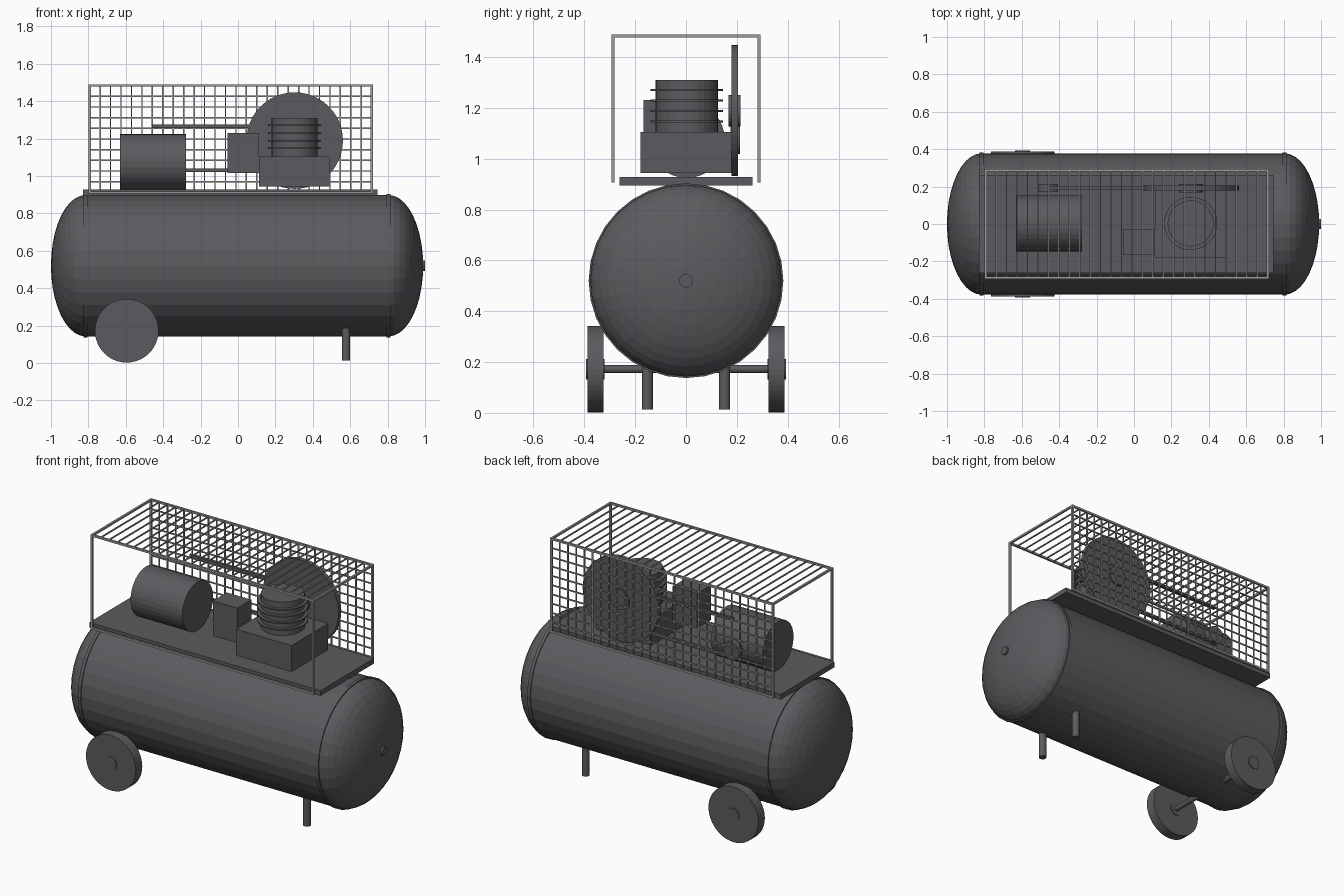
import bpy, bmesh, math
from mathutils import Matrix, Vector

if "Cube" in bpy.data.objects:
    bpy.data.objects.remove(bpy.data.objects["Cube"])


def material(name, rgb):
    m = bpy.data.materials.new(name)
    m.diffuse_color = (*rgb, 1)
    m.use_nodes = True
    m.node_tree.nodes["Principled BSDF"].inputs["Base Color"].default_value = m.diffuse_color
    return m


DARK = material("dark grey paint", (0.105, 0.105, 0.115))
WIRE = material("light grey steel", (0.33, 0.33, 0.33))


def finish(name, bm, mat):
    bmesh.ops.recalc_face_normals(bm, faces=bm.faces)
    me = bpy.data.meshes.new(name)
    bm.to_mesh(me)
    bm.free()
    me.materials.append(mat)
    ob = bpy.data.objects.new(name, me)
    bpy.context.collection.objects.link(ob)
    return ob


def add_box(bm, lo, hi):
    lo, hi = Vector(lo), Vector(hi)
    m = Matrix.Translation((lo + hi) / 2) @ Matrix.Diagonal((*(hi - lo), 1))
    bmesh.ops.create_cube(bm, size=1, matrix=m)


def box(name, lo, hi, mat=DARK):
    bm = bmesh.new()
    add_box(bm, lo, hi)
    return finish(name, bm, mat)


def cylinder(name, a, b, r, seg=32, mat=DARK):
    a, b = Vector(a), Vector(b)
    rot = (b - a).to_track_quat('Z', 'Y').to_matrix().to_4x4()
    bm = bmesh.new()
    bmesh.ops.create_cone(bm, cap_ends=True, segments=seg, radius1=r, radius2=r,
                          depth=(b - a).length, matrix=Matrix.Translation((a + b) / 2) @ rot)
    return finish(name, bm, mat)


# Tank: profile with elliptical ends, spun around the x axis
TZ, TR, XL, XR, CAP = 0.52, 0.378, -0.815, 0.805, 0.185
N = 10
angles = [i * math.pi / 2 / N for i in range(N + 1)]
profile = [(XL - CAP * math.cos(t), TR * math.sin(t)) for t in angles]
profile += [(XR + CAP * math.cos(t), TR * math.sin(t)) for t in reversed(angles)]
bm = bmesh.new()
verts = [bm.verts.new((x, 0, TZ + r)) for x, r in profile]
edges = [bm.edges.new(p) for p in zip(verts, verts[1:])]
bmesh.ops.spin(bm, geom=verts + edges, cent=(0, 0, TZ), axis=(1, 0, 0),
               angle=2 * math.pi, steps=32, use_duplicate=False)
bmesh.ops.remove_doubles(bm, verts=bm.verts, dist=1e-4)
finish("tank", bm, DARK)

# Weld seams and end plug
for side, x in (("left", XL), ("right", XR)):
    cylinder(side + "_weld_seam", (x - 0.01, 0, TZ), (x + 0.01, 0, TZ), TR + 0.005)
cylinder("end_plug", (0.96, 0, TZ), (1.0, 0, TZ), 0.027, 16)

# Wheels, axle and legs
WX, WZ = -0.595, 0.172
cylinder("axle", (WX, -0.34, WZ), (WX, 0.34, WZ), 0.016, 16)
for side, s in (("front", -1), ("back", 1)):
    cylinder(side + "_wheel", (WX, s * 0.325, WZ), (WX, s * 0.388, WZ), 0.17, 48)
    cylinder(side + "_wheel_hub", (WX, s * 0.32, WZ), (WX, s * 0.394, WZ), 0.04, 24)
    cylinder(side + "_leg", (0.577, s * 0.152, 0.013), (0.577, s * 0.152, 0.25), 0.022, 16)

# Mounting plate, motor, control box and crankcase
box("mounting_plate", (-0.83, -0.262, 0.895), (0.745, 0.262, 0.927))
cylinder("motor", (-0.63, 0.003, 1.074), (-0.277, 0.003, 1.074), 0.15, 32)
box("control_box", (-0.055, -0.167, 1.015), (0.112, -0.03, 1.23))
box("crankcase", (0.112, -0.178, 0.943), (0.49, 0.178, 1.105))

# Finned pump cylinder
PX = 0.303
cylinder("pump_cylinder", (PX, 0.003, 1.1), (PX, 0.003, 1.31), 0.123)
for i in range(4):
    z = 1.147 + i * 0.041
    cylinder(f"cooling_fin_{i + 1}", (PX, 0.003, z - 0.004), (PX, 0.003, z + 0.004), 0.142)

# Pulleys and drive belt
cylinder("flywheel", (PX, 0.178, 1.189), (PX, 0.205, 1.189), 0.258, 48)
cylinder("flywheel_hub", (PX, 0.168, 1.189), (PX, 0.215, 1.189), 0.062, 24)
cylinder("motor_pulley", (-0.455, 0.175, 1.074), (-0.455, 0.213, 1.074), 0.055, 24)
box("upper_belt", (-0.46, 0.184, 1.255), (PX, 0.2, 1.275))
box("lower_belt", (-0.46, 0.184, 1.02), (PX, 0.2, 1.04))

# Guard frame: twelve edges less the four end crossbars at the bottom
X0, X1, Y, Z0, Z1, T = -0.793, 0.715, 0.287, 0.912, 1.483, 0.006
bm = bmesh.new()
for y in (-Y, Y):
    for z in (Z0, Z1):
        add_box(bm, (X0 - T, y - T, z - T), (X1 + T, y + T, z + T))
    for x in (X0, X1):
        add_box(bm, (x - T, y - T, Z0), (x + T, y + T, Z1))
for x in (X0, X1):
    add_box(bm, (x - T, -Y, Z1 - T), (x + T, Y, Z1 + T))
finish("guard_frame", bm, WIRE)

# Guard mesh: wires on the back and bars over the top
COLS, ROWS, W = 27, 10, 0.0035
bm = bmesh.new()
for i in range(1, COLS):
    x = X0 + (X1 - X0) * i / COLS
    add_box(bm, (x - W, Y - W, Z0), (x + W, Y + W, Z1))
    add_box(bm, (x - W, -Y, Z1 - W), (x + W, Y, Z1 + W))
for i in range(1, ROWS):
    z = Z0 + (Z1 - Z0) * i / ROWS
    add_box(bm, (X0, Y - W, z - W), (X1, Y + W, z + W))
finish("guard_mesh", bm, WIRE)
